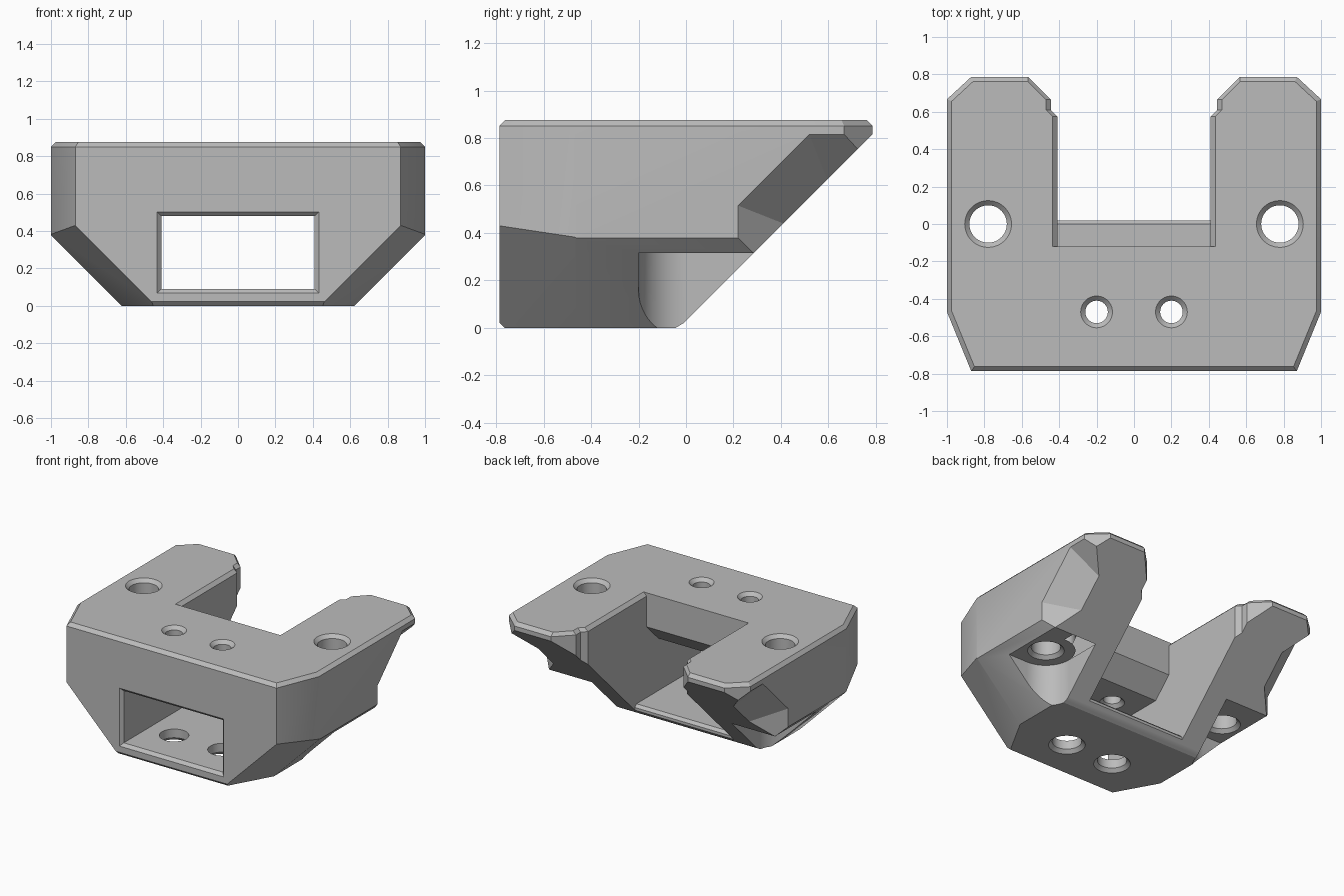
import bpy, bmesh, math
from mathutils import Vector

cube = bpy.data.objects.get("Cube")
if cube:
    bpy.data.objects.remove(cube, do_unlink=True)

# One plain grey material
GREY = (0.5, 0.5, 0.5, 1)
grey = bpy.data.materials.new("plain grey")
grey.use_nodes = True
grey.diffuse_color = GREY
grey.node_tree.nodes["Principled BSDF"].inputs["Base Color"].default_value = GREY


def to_object(bm, name):
    bmesh.ops.recalc_face_normals(bm, faces=bm.faces)
    mesh = bpy.data.meshes.new(name)
    bm.to_mesh(mesh)
    bm.free()
    mesh.materials.append(grey)
    ob = bpy.data.objects.new(name, mesh)
    bpy.context.collection.objects.link(ob)
    return ob


def convex(name, planes):
    """Big cube trimmed by (outward normal, point) planes."""
    bm = bmesh.new()
    bmesh.ops.create_cube(bm, size=4)
    for normal, point in planes:
        bmesh.ops.bisect_plane(bm, geom=bm.verts[:] + bm.edges[:] + bm.faces[:],
                               plane_co=point, plane_no=normal, dist=1e-5, clear_outer=True)
        bmesh.ops.holes_fill(bm, edges=[e for e in bm.edges if e.is_boundary], sides=0)
    return to_object(bm, name)


def loft(name, loops):
    """Closed solid through matching point loops."""
    bm = bmesh.new()
    rings = [[bm.verts.new(p) for p in loop] for loop in loops]
    bm.faces.new(rings[0])
    bm.faces.new(rings[-1])
    count = len(rings[0])
    for a, b in zip(rings, rings[1:]):
        for i in range(count):
            j = (i + 1) % count
            bm.faces.new((a[i], a[j], b[j], b[i]))
    return to_object(bm, name)


def bore(name, x, y, profile, sides=48):
    """Round cutter from (radius, height) pairs."""
    turns = [2 * math.pi * i / sides for i in range(sides)]
    return loft(name, [[(x + r * math.cos(t), y + r * math.sin(t), z) for t in turns]
                       for r, z in profile])


def box(name, x0, x1, y0, y1, z0, z1):
    return loft(name, [[(x0, y0, z), (x1, y0, z), (x1, y1, z), (x0, y1, z)] for z in (z0, z1)])


TOP, BEVEL, DEPTH = 0.875, 0.025, 0.787

# Outer envelope: walls with bevelled top rim, sloped sides and back
walls = [((0, -1), (0, -DEPTH)), ((0, 1), (0, DEPTH))]
slopes = [((0, 1, -1), (0, 0, 0.03)), ((0, -1, -1), (0, -DEPTH, 0.022)),
          ((0, 0.6, -1), (0, -0.01, 0.02)), ((0, 0, -1), (0, 0, 0)), ((0, 0, 1), (0, 0, TOP))]
for s in (-1, 1):
    walls += [((s, 0), (s, 0)), ((s * 0.317, -0.13), (s * 0.87, -DEPTH)),
              ((s * 0.12, 0.13), (s, 0.667))]
    slopes += [((s, 0, -1), (s, 0, 0.378)), ((s, -0.56, -1), (s * 0.87, -DEPTH, 0.43))]
planes = list(slopes)
for n, p in walls:
    normal = Vector((*n, 0)).normalized()
    point = Vector((*p, TOP - BEVEL))
    planes += [(normal, point), (normal + Vector((0, 0, 1)), point)]
body = convex("bracket_body", planes)

cutters = []

# Rear slot between the arms, flared at the rim
half = [(0.41, -0.12), (0.41, 0.575), (0.445, 0.61), (0.445, 0.665), (0.87, 1.09)]


def slot_loop(z, grow):
    right = [(x + grow, y, z) for x, y in half]
    return right + [(-x, y, z) for x, y, z in reversed(right)]


cutters.append(loft("slot_cutter", [slot_loop(0.3, 0), slot_loop(TOP - BEVEL, 0),
                                    slot_loop(TOP + BEVEL, 2 * BEVEL)]))

# Tunnel with sloped roof edge and chamfered floor edge
tunnel = [(-1, 0.09), (-1, 0.48), (-0.26, 0.48), (-0.12, 0.62), (1, 0.62),
          (1, -0.1), (0.02, -0.1), (0.02, 0.07), (0, 0.09)]
cutters.append(loft("tunnel_cutter", [[(x, y, z) for y, z in tunnel] for x in (-0.41, 0.41)]))


# Chamfered frame of the front window
def window_loop(y, g):
    return [(sx * (0.41 + g), y, z) for sx, z in
            ((-1, 0.09 - g), (1, 0.09 - g), (1, 0.48 + g), (-1, 0.48 + g))]


cutters.append(loft("window_cutter", [window_loop(-DEPTH - 0.02, 0.042),
                                      window_loop(-DEPTH + 0.022, 0)]))

for s in (-1, 1):
    # Bolt pockets under the arms
    cutters.append(bore("pocket_round", s * 0.78, 0, [(0.2, -0.5), (0.2, 0.315)]))
    xs = sorted((s * 0.78, s * 1.5))
    cutters.append(box("pocket_side", *xs, -0.2, 1, -0.5, 0.315))
    xs = sorted((s * 0.58, s * 1.5))
    cutters.append(box("pocket_rear", *xs, 0, 1, -0.5, 0.315))
    # Faceted notch on the outer rear corner
    cutters.append(convex("rear_notch", [((-s, -1, 0), (s, 0.22, 0)),
                                         ((-s * 1.395, -1, 1), (s, 0.22, 0.515)),
                                         ((-s, 0, 1), (s, 0, 0.815))]))
    # Bolt holes with countersunk rims
    cutters.append(bore("arm_hole", s * 0.78, 0, [
        (0.135, 0.305), (0.1, 0.34), (0.1, TOP - BEVEL), (0.135, TOP + 0.01)]))
    cutters.append(bore("roof_hole", s * 0.2, -0.47, [
        (0.095, 0.47), (0.06, 0.505), (0.06, TOP - BEVEL), (0.095, TOP + 0.01)]))
    cutters.append(bore("floor_hole", s * 0.2, -0.47, [
        (0.135, -0.01), (0.1, 0.025), (0.1, 0.2)]))

# Apply the cuts, then discard the cutters
for cutter in cutters:
    cutter.hide_render = True
    mod = body.modifiers.new(cutter.name, "BOOLEAN")
    mod.operation, mod.solver, mod.object = "DIFFERENCE", "EXACT", cutter
graph = bpy.context.evaluated_depsgraph_get()
mesh = bpy.data.meshes.new_from_object(body.evaluated_get(graph))
body.modifiers.clear()
body.data = mesh
mesh.materials.clear()
mesh.materials.append(grey)
for cutter in cutters:
    bpy.data.objects.remove(cutter, do_unlink=True)

bpy.context.view_layer.objects.active = body
body.select_set(True)
bpy.ops.object.shade_smooth_by_angle(angle=math.radians(28))
